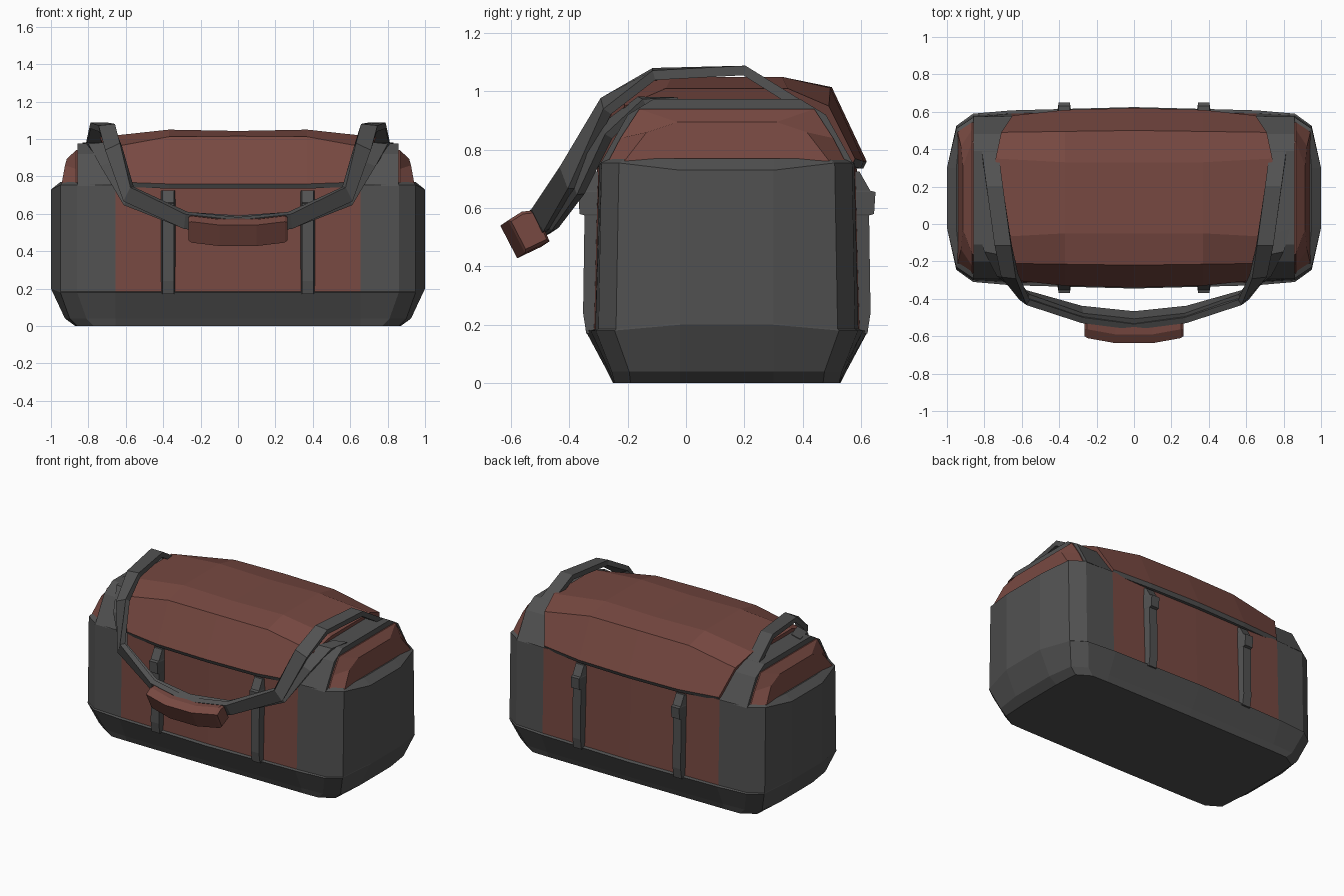
import bpy, bmesh
from mathutils import Vector

if "Cube" in bpy.data.objects:
    bpy.data.objects.remove(bpy.data.objects["Cube"])

CY = 0.14  # y of the bag's middle


def material(name, rgb):
    m = bpy.data.materials.new(name)
    m.diffuse_color = (*rgb, 1)
    m.use_nodes = True
    m.node_tree.nodes["Principled BSDF"].inputs["Base Color"].default_value = m.diffuse_color
    return m


MATS = [material("dark_grey_fabric", (0.083, 0.083, 0.083)),
        material("brick_red_fabric", (0.185, 0.066, 0.053))]
GREY, RED = 0, 1


def loft(name, rings, rule):
    """Skin closed rings of equal length, cap both ends, colour faces by rule(centre, normal)."""
    bm = bmesh.new()
    vs = [[bm.verts.new(p) for p in r] for r in rings]
    n = len(vs[0])
    for a, b in zip(vs, vs[1:]):
        for i in range(n):
            j = (i + 1) % n
            bm.faces.new((a[i], a[j], b[j], b[i]))
    bm.faces.new(vs[0])
    bm.faces.new(vs[-1])
    bmesh.ops.recalc_face_normals(bm, faces=bm.faces)
    bm.normal_update()
    for f in bm.faces:
        f.material_index = rule(f.calc_center_median(), f.normal)
    me = bpy.data.meshes.new(name)
    bm.to_mesh(me)
    bm.free()
    for m in MATS:
        me.materials.append(m)
    ob = bpy.data.objects.new(name, me)
    bpy.context.collection.objects.link(ob)
    return ob


# Main body: plan rings stacked in z, quarter plan mirrored into four corners
def plan(quarter):
    q = [Vector(p) for p in quarter]
    ring = [(p.x, CY - p.y, p.z) for p in q]
    ring += [(p.x, CY + p.y, p.z) for p in reversed(q)]
    ring += [(-p.x, CY + p.y, p.z) for p in q[1:]]
    ring += [(-p.x, CY - p.y, p.z) for p in reversed(q[1:])]
    # first point sits on x = 0, so the last one joins it
    return ring


def level(z, mid, side, corner, end, dz=0.0):
    return plan([(0, mid, z), (0.655, (mid + side) / 2, z), (corner[0] - 0.09, side, z),
                 (corner[0], corner[1], z), (end, 0.16, z + dz)])


def body_rule(c, n):
    return RED if abs(c.x) < 0.65 and abs(n.y) > 0.7 and c.z > 0.25 else GREY


loft("body", [
    level(0.0, 0.39, 0.385, (0.86, 0.33), 0.87),
    level(0.04, 0.41, 0.395, (0.90, 0.335), 0.925),
    level(0.18, 0.485, 0.45, (0.95, 0.385), 1.0, 0.02),
    level(0.185, 0.462, 0.44, (0.95, 0.38), 1.0, 0.02),
    level(0.755, 0.445, 0.43, (0.95, 0.37), 1.0, -0.025),
    level(0.77, 0.42, 0.41, (0.93, 0.35), 0.95),
], body_rule)


# Arched sections across the bag: half profile of (x, half depth, z)
def arch(half):
    return [(x, CY - u, z) for x, u, z in half] + [(x, CY + u, z) for x, u, z in reversed(half)]


def section(x, half):
    return [(x, u, z) for u, z in half]


# Grey end bands and red end gussets
BAND = [(0.435, 0.75), (0.34, 0.92), (0.25, 0.975)]
GUSSET = [(0.412, 0.75), (0.365, 0.84), (0.30, 0.94)]
INNER = [(0.945, 0.36, 0.75), (0.925, 0.275, 0.86), (0.915, 0.17, 0.895)]
for s, side in ((1, "right"), (-1, "left")):
    def flip(half):
        return [(s * x, u, z) for x, u, z in half]
    loft("end_band_" + side, [arch(flip(section(x, BAND))) for x in (0.60, 0.857)],
         lambda c, n: GREY)
    loft("end_gusset_" + side,
         [arch(flip(section(0.80, GUSSET))), arch(flip(section(0.865, GUSSET))), arch(flip(INNER))],
         lambda c, n: RED)

# Domed lid with a grey rim
LID = [
    (0, [(0.468, 0.735), (0.48, 0.76), (0.36, 1.015), (0.19, 1.043)]),
    (0.37, [(0.458, 0.735), (0.47, 0.76), (0.355, 1.012), (0.19, 1.05)]),
    (0.65, [(0.43, 0.745), (0.44, 0.77), (0.35, 0.95), (0.21, 1.01)]),
]


def lid_section(x, half, s):
    out = []
    for k, (u, z) in enumerate(half):
        spread = 0.06 * max(0, k - 1) / 2 + 0.03 * (k > 1) if x > 0.6 else 0
        out.append((s * (x + spread), u, z))
    return arch(out)


lid_rings = [lid_section(x, h, -1) for x, h in reversed(LID)] + [lid_section(x, h, 1) for x, h in LID[1:]]
loft("lid", lid_rings, lambda c, n: GREY if c.z < 0.755 else RED)

# Vertical compression straps with buckles, front and back
STRAP = [(0.17, 0.482), (0.24, 0.493), (0.575, 0.488), (0.58, 0.505),
         (0.655, 0.510), (0.66, 0.492), (0.725, 0.455)]
for sx in (-1, 1):
    for sy, face in ((-1, "front"), (1, "back")):
        rings = []
        for z, u in STRAP:
            cx = sx * 0.373
            rings.append([(cx - 0.042, CY + sy * 0.43, z), (cx + 0.042, CY + sy * 0.43, z),
                          (cx + 0.03, CY + sy * u, z), (cx - 0.03, CY + sy * u, z)])
        loft(f"{face}_strap_{'right' if sx > 0 else 'left'}", rings, lambda c, n: GREY)


# Carry handles: twisting ribbons through (position, width direction), mirrored in x
def ribbon(name, path, width, thick):
    pts = [(Vector(p), Vector(w).normalized()) for p, w in path]
    m = Vector((-1, 1, 1))
    pts += [(p * m, w * m) for p, w in reversed(pts[:-1])]
    rings = []
    for i, (p, w) in enumerate(pts):
        t = pts[min(i + 1, len(pts) - 1)][0] - pts[max(i - 1, 0)][0]
        n = t.cross(w).normalized() * thick / 2
        a = w * width / 2
        rings.append([p - a - n, p + a - n, p + a + n, p - a + n])
    loft(name, rings, lambda c, n: GREY)


ribbon("rear_handle", [
    ((0.775, 0.42, 0.935), (1, 0, 0)),
    ((0.745, 0.20, 1.072), (1, 0, 0)),
    ((0.70, -0.11, 1.06), (1, 0, -0.1)),
    ((0.665, -0.275, 0.95), (0.85, 0.1, -0.4)),
    ((0.585, -0.405, 0.705), (0.4, 0.3, -0.8)),
    ((0.28, -0.495, 0.565), (0.1, 0.45, -0.88)),
    ((0, -0.53, 0.535), (0, 0.46, -0.89)),
], 0.088, 0.034)
ribbon("front_handle", [
    ((0.79, -0.04, 0.965), (1, 0.3, 0)),
    ((0.755, -0.15, 0.965), (1, 0.2, -0.1)),
    ((0.69, -0.27, 0.865), (0.85, 0.1, -0.4)),
    ((0.585, -0.375, 0.685), (0.4, 0.3, -0.8)),
    ((0.28, -0.47, 0.565), (0.1, 0.45, -0.88)),
    ((0, -0.50, 0.545), (0, 0.46, -0.89)),
], 0.088, 0.03)

# Red padded grip wrapped round both handles
GRIP = [(-0.54, 0.575), (-0.59, 0.57), (-0.637, 0.54), (-0.579, 0.428), (-0.495, 0.468)]
grip_rings = []
for x in (-0.265, -0.25, -0.10, 0.10, 0.25, 0.265):
    dy, dz = (0, 0) if abs(x) < 0.2 else (0.027, 0.018)
    k = 0.85 if abs(x) > 0.26 else 1.0
    grip_rings.append([(x, -0.565 + (y + 0.565) * k + dy, 0.515 + (z - 0.515) * k + dz) for y, z in GRIP])
loft("grip", grip_rings, lambda c, n: RED)
